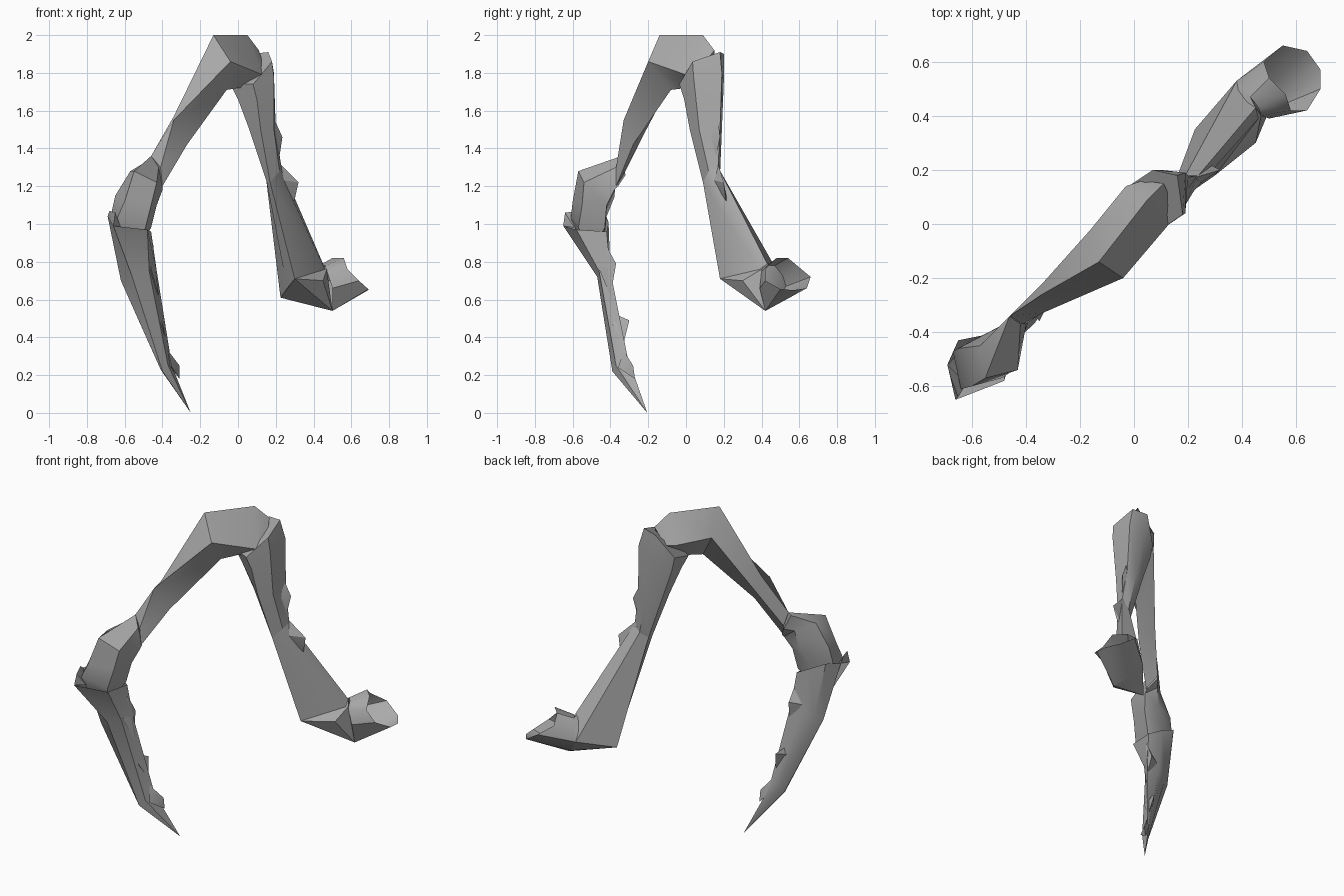
import bpy, bmesh, math

grey = bpy.data.materials.new("shell grey")
grey.diffuse_color = (0.4, 0.4, 0.4, 1)


def finish(name, bm, angle):
    """Turn a bmesh into a shaded object."""
    bmesh.ops.remove_doubles(bm, verts=bm.verts, dist=0.001)
    bmesh.ops.recalc_face_normals(bm, faces=bm.faces)
    me = bpy.data.meshes.new(name)
    bm.to_mesh(me)
    bm.free()
    me.materials.append(grey)
    ob = bpy.data.objects.new(name, me)
    bpy.context.collection.objects.link(ob)
    bpy.ops.object.select_all(action='DESELECT')
    ob.select_set(True)
    bpy.context.view_layer.objects.active = ob
    bpy.ops.object.shade_smooth_by_angle(angle=math.radians(angle))
    return ob


def loft(name, rings, cap_start=True, cap_end=True, angle=38):
    """Skin a limb segment through rings of equal point count."""
    bm = bmesh.new()
    loops = [[bm.verts.new(p) for p in ring] for ring in rings]
    n = len(loops[0])
    for a, b in zip(loops, loops[1:]):
        for i in range(n):
            j = (i + 1) % n
            bm.faces.new((a[i], a[j], b[j], b[i]))
    if cap_start:
        bm.faces.new(loops[0])
    if cap_end:
        bm.faces.new(loops[-1])
    return finish(name, bm, angle)


def hull(name, points, angle=30):
    """Faceted solid around a few corner points."""
    bm = bmesh.new()
    for p in points:
        bm.verts.new(p)
    bmesh.ops.convex_hull(bm, input=bm.verts)
    return finish(name, bm, angle)


# arched upper arm: narrow knee, middle, crest, shoulder (top, front, under, back)
loft("upper_arm", [
    [(-.46, -.34, 1.36), (-.41, -.37, 1.30), (-.40, -.37, 1.20), (-.44, -.32, 1.28)],
    [(-.34, -.26, 1.57), (-.34, -.33, 1.55), (-.27, -.28, 1.42), (-.33, -.21, 1.50)],
    [(-.13, -.14, 2.0), (-.04, -.20, 1.86), (-.06, -.08, 1.71), (-.16, -.02, 1.86)],
    [(.05, .09, 2.0), (.13, .0, 1.79), (.0, .0, 1.72), (-.03, .14, 1.84)],
    [(.11, .15, 1.92), (.15, .06, 1.80), (.05, .05, 1.72), (.03, .16, 1.83)]])

# elbow segment of the claw side, its end sunk into the claw
loft("forearm", [
    [(-.46, -.34, 1.36), (-.42, -.37, 1.30), (-.40, -.36, 1.20), (-.44, -.32, 1.26), (-.47, -.35, 1.34)],
    [(-.55, -.57, 1.28), (-.43, -.54, 1.22), (-.40, -.38, 1.18), (-.48, -.37, 1.24), (-.57, -.45, 1.28)],
    [(-.60, -.60, 1.12), (-.46, -.55, 1.10), (-.43, -.42, 1.10), (-.50, -.38, 1.14), (-.65, -.46, 1.15)],
    [(-.64, -.61, 1.03), (-.49, -.57, .98), (-.46, -.43, .98), (-.54, -.42, 1.04), (-.67, -.47, 1.06)],
    [(-.62, -.57, .94), (-.51, -.54, .93), (-.49, -.46, .93), (-.55, -.43, .94), (-.65, -.48, .95)]],
    cap_start=True)

# tapering claw with an upturned collar
loft("claw", [
    [(-.66, -.65, .99), (-.48, -.58, .97), (-.46, -.42, .96), (-.55, -.41, 1.01), (-.65, -.43, 1.06), (-.69, -.52, 1.04)],
    [(-.56, -.47, .72), (-.47, -.46, .75), (-.43, -.40, .75), (-.52, -.40, .74), (-.58, -.42, .72), (-.62, -.45, .70)],
    [(-.40, -.39, .22), (-.37, -.37, .25), (-.35, -.30, .25), (-.37, -.31, .30), (-.40, -.34, .27), (-.41, -.37, .23)],
    [(-.25, -.205, .0)] * 6], cap_start=False, cap_end=False)
hull("collar_flap", [(-.66, -.65, .99), (-.65, -.64, 1.06), (-.69, -.52, 1.04), (-.68, -.56, 1.07), (-.62, -.59, .98)])

# barbs along the inner edge of the claw: tip, upper root, lower root, side roots
for k, pts in enumerate([
        [(-.44, -.37, .79), (-.45, -.43, .90), (-.42, -.40, .62), (-.52, -.41, .78), (-.46, -.46, .76)],
        [(-.40, -.30, .49), (-.43, -.37, .52), (-.38, -.33, .37), (-.45, -.37, .47), (-.40, -.39, .47)],
        [(-.31, -.28, .25), (-.37, -.33, .33), (-.31, -.27, .18), (-.37, -.31, .26), (-.35, -.36, .24)]]):
    hull("claw_barb_%d" % (k + 1), pts)

# upper leg, its end ring shared with the lower leg
knee = [(.23, .17, 1.30), (.19, .18, 1.26), (.15, .15, 1.23), (.15, .11, 1.23), (.17, .09, 1.22), (.22, .12, 1.28)]
loft("upper_leg", [
    [(.16, .18, 1.91), (.07, .20, 1.90), (-.02, .14, 1.76), (-.04, .03, 1.74), (.08, -.035, 1.74), (.18, .035, 1.86)],
    [(.19, .19, 1.80), (.10, .20, 1.75), (.0, .14, 1.67), (.0, .04, 1.66), (.10, -.01, 1.66), (.19, .04, 1.78)],
    [(.20, .18, 1.50), (.14, .19, 1.50), (.06, .14, 1.50), (.06, .07, 1.50), (.12, .02, 1.50), (.19, .07, 1.50)],
    knee], cap_end=False)

# lower leg widening to the heel
loft("lower_leg", [
    knee,
    [(.45, .43, .79), (.38, .53, .67), (.225, .35, .61), (.26, .27, .66), (.30, .18, .71), (.46, .39, .76)]],
    cap_start=False, cap_end=False)

# barbs on the outer edge of the leg
hull("leg_barb", [(.235, .18, 1.46), (.19, .17, 1.56), (.22, .16, 1.36), (.18, .10, 1.46), (.15, .18, 1.46)])
hull("knee_barb", [(.32, .20, 1.22), (.30, .21, 1.13), (.22, .17, 1.32), (.18, .11, 1.24), (.19, .19, 1.18), (.26, .23, 1.06)])

# heel wedge, closing the bottom of the socket
hull("heel", [(.30, .18, .71), (.225, .35, .61), (.38, .53, .67), (.50, .42, .54), (.45, .30, .70),
              (.45, .43, .79), (.47, .40, .76), (.43, .47, .78), (.40, .51, .73), (.46, .46, .57)])

# open socket at the end of the limb
loft("socket", [
    [(.43, .47, .78), (.46, .43, .78), (.47, .40, .75), (.50, .39, .66), (.50, .42, .54),
     (.50, .42, .54), (.46, .46, .57), (.38, .53, .67), (.40, .51, .73)],
    [(.50, .54, .82), (.56, .48, .82), (.58, .42, .76), (.64, .42, .70), (.69, .50, .655),
     (.69, .57, .65), (.64, .64, .66), (.55, .66, .72), (.48, .60, .77)]],
    cap_start=False, cap_end=False)
